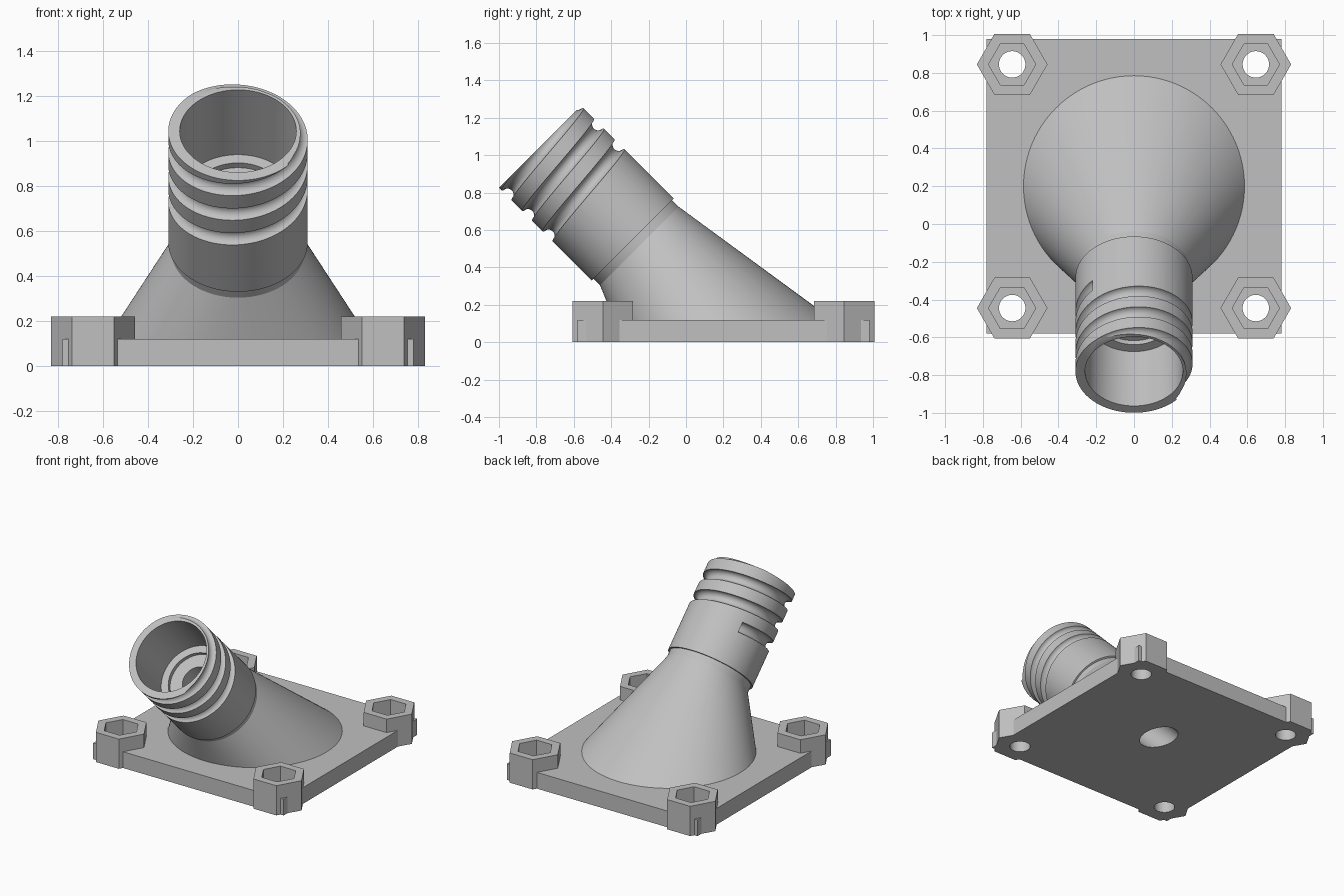
import bpy, bmesh, math
from mathutils import Matrix, Vector

if "Cube" in bpy.data.objects:
    bpy.data.objects.remove(bpy.data.objects["Cube"])

grey = bpy.data.materials.new("light_grey")
grey.diffuse_color = (0.53, 0.53, 0.53, 1)
grey.use_nodes = True
grey.node_tree.nodes["Principled BSDF"].inputs["Base Color"].default_value = grey.diffuse_color

# Tube frame: local z runs outward along the 45 degree axis, 0 at the rim
TUBE = Matrix.Translation((0, -0.78, 1.045)) @ Matrix.Rotation(math.radians(45), 4, 'X')
POSTS = [(x, y) for x in (-0.645, 0.645) for y in (-0.445, 0.845)]


def finish(bm, name, matrix=Matrix(), helper=False):
    bmesh.ops.recalc_face_normals(bm, faces=bm.faces)
    bm.transform(matrix)
    mesh = bpy.data.meshes.new(name)
    bm.to_mesh(mesh)
    bm.free()
    ob = bpy.data.objects.new(name, mesh)
    bpy.context.collection.objects.link(ob)
    mesh.materials.append(grey)
    ob.hide_render = helper
    if helper:
        ob.hide_set(True)
    return ob


def skin(bm, rings):
    """Bridge consecutive rings of points and cap both ends."""
    rings = [[bm.verts.new(p) for p in r] for r in rings]
    n = len(rings[0])
    for a, b in zip(rings, rings[1:]):
        for i in range(n):
            j = (i + 1) % n
            bm.faces.new((a[i], a[j], b[j], b[i]))
    bm.faces.new(rings[0][::-1])
    bm.faces.new(rings[-1])


def ring(r, z, n, x=0, y=0):
    return [Vector((x + r * math.cos(math.tau * i / n), y + r * math.sin(math.tau * i / n), z))
            for i in range(n)]


def lathe(name, profile, n=96, x=0, y=0, matrix=Matrix(), helper=False):
    bm = bmesh.new()
    skin(bm, [ring(r, z, n, x, y) for r, z in profile])
    return finish(bm, name, matrix, helper)


def cut(ob, cutters):
    for c in cutters:
        m = ob.modifiers.new("cut", 'BOOLEAN')
        m.operation, m.solver, m.object = 'DIFFERENCE', 'EXACT', c


def smooth(ob):
    # Apply the cuts, then smooth the curved faces
    bpy.context.view_layer.update()
    deps = bpy.context.evaluated_depsgraph_get()
    mesh = bpy.data.meshes.new_from_object(ob.evaluated_get(deps))
    ob.modifiers.clear()
    ob.data = mesh
    bpy.ops.object.select_all(action='DESELECT')
    ob.select_set(True)
    bpy.context.view_layer.objects.active = ob
    bpy.ops.object.shade_smooth_by_angle(angle=math.radians(30))


# Stepped bore through the tube and out of the underside
bore = lathe("bore_cutter", [(0.26, 0.05), (0.252, -0.4), (0.2, -0.4), (0.2, -0.43),
                             (0.11, -0.43), (0.11, -1.7)], matrix=TUBE, helper=True)

# Spiral groove around the tube, running out through the rim
bm = bmesh.new()
sections = []
for deg in range(-225, 851, 5):
    a = math.radians(deg)
    z0 = -(0.135 + 0.155 * (450 - deg) / 360)
    sections.append([Vector(((0.31 + 0.038 * math.cos(t)) * math.cos(a),
                             (0.31 + 0.038 * math.cos(t)) * math.sin(a),
                             z0 + 0.038 * math.sin(t)))
                     for t in (math.tau * (i + 0.5) / 16 for i in range(16))])
skin(bm, sections)
groove = finish(bm, "groove_cutter", TUBE, True)

# Bolt holes and hexagonal nut pockets
bolts, pockets = [], []
for x, y in POSTS:
    bolts.append(lathe("bolt_cutter", [(0.07, -0.1), (0.07, 0.4)], 48, x, y, helper=True))
    pockets.append(lathe("pocket_cutter", [(0.125, 0.1), (0.125, 0.4)], 6, x, y, helper=True))

# Base plate
bm = bmesh.new()
bmesh.ops.create_cube(bm, size=1, matrix=Matrix.Translation((0, 0.2, 0.06))
                      @ Matrix.Diagonal((1.56, 1.56, 0.12, 1)))
plate = finish(bm, "base_plate")
cut(plate, bolts + pockets + [bore])
smooth(plate)

# Hexagonal corner posts
for (x, y), bolt, pocket in zip(POSTS, bolts, pockets):
    post = lathe("corner_post", [(0.187, 0), (0.187, 0.22)], 6, x, y)
    cut(post, [bolt, pocket])
    smooth(post)

# Flared neck: hull between the round foot and the tilted tube end
bm = bmesh.new()
points = ring(0.585, 0.12, 96, 0, 0.2)
points += [TUBE @ p for z in (-0.75, -1.08) for p in ring(0.297, z, 96)]
for p in points:
    bm.verts.new(p)
hull = bmesh.ops.convex_hull(bm, input=bm.verts[:])
spare = {v for v in hull["geom_interior"] + hull["geom_unused"] if isinstance(v, bmesh.types.BMVert)}
bmesh.ops.delete(bm, geom=list(spare), context='VERTS')
neck = finish(bm, "flared_neck")
cut(neck, [bore])
smooth(neck)

# Short straight ring joining neck and tube
joint = lathe("neck_joint", [(0.297, -0.69), (0.297, -0.76)], matrix=TUBE)
cut(joint, [bore])
smooth(joint)

# Grooved tube
tube = lathe("grooved_tube", [(0.31, 0), (0.31, -0.7)], matrix=TUBE)
cut(tube, [bore, groove])
smooth(tube)
